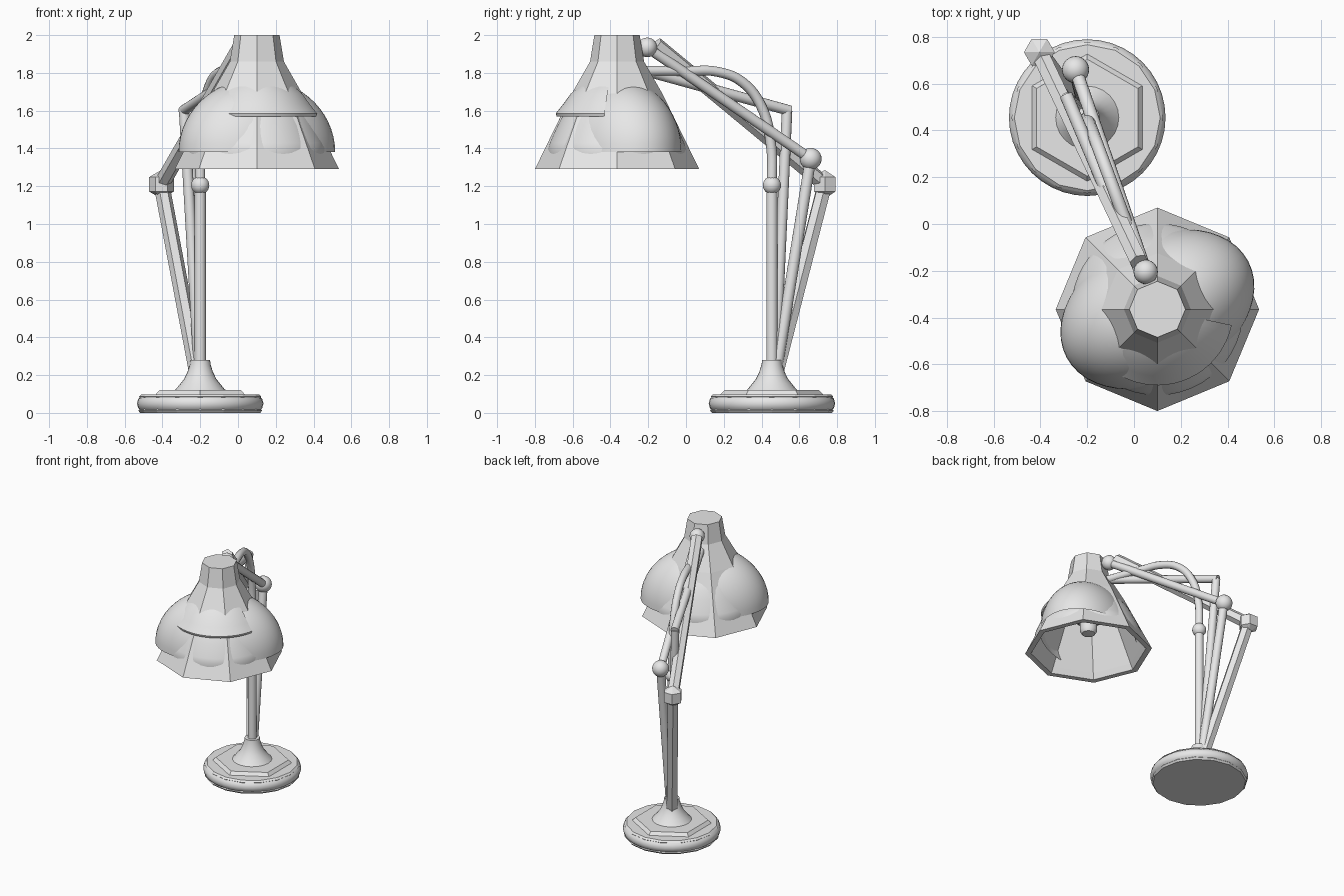
import bpy, bmesh, math
from mathutils import Vector, Matrix

cube = bpy.data.objects.get("Cube")
if cube:
    bpy.data.objects.remove(cube, do_unlink=True)

grey = bpy.data.materials.new("light grey")
grey.use_nodes = True
grey.diffuse_color = (0.8, 0.8, 0.8, 1)
grey.node_tree.nodes["Principled BSDF"].inputs["Base Color"].default_value = (0.8, 0.8, 0.8, 1)

BASE = Vector((-0.2, 0.455, 0))
SHADE = Vector((0.1, -0.365, 0))


def finish(name, bm, smooth=True):
    bmesh.ops.remove_doubles(bm, verts=bm.verts, dist=0.0001)
    bmesh.ops.recalc_face_normals(bm, faces=bm.faces)
    mesh = bpy.data.meshes.new(name)
    bm.to_mesh(mesh)
    bm.free()
    mesh.materials.append(grey)
    obj = bpy.data.objects.new(name, mesh)
    bpy.context.collection.objects.link(obj)
    if smooth:
        bpy.ops.object.select_all(action="DESELECT")
        obj.select_set(True)
        bpy.context.view_layer.objects.active = obj
        bpy.ops.object.shade_smooth_by_angle(angle=math.radians(35))
    return obj


def lathe(name, centre, profile, sides, start=0, sweep=360, smooth=True, stretch=(1, 1), turn=0):
    """Revolve (radius, height) points; stretch and turn make oval sections."""
    bm = bmesh.new()
    spin = Matrix.Rotation(math.radians(turn), 3, "Z")
    rings = []
    for i in range(sides + 1):
        a = math.radians(start + sweep * i / sides)
        rings.append([bm.verts.new(centre + spin @ Vector(
            (r * math.cos(a) * stretch[0], r * math.sin(a) * stretch[1], z)))
            for r, z in profile])
    for a, b in zip(rings, rings[1:]):
        for j in range(len(profile) - 1):
            bm.faces.new((a[j], b[j], b[j + 1], a[j + 1]))
    bmesh.ops.dissolve_degenerate(bm, dist=0.0001, edges=bm.edges)
    return finish(name, bm, smooth)


def rod(name, start, end, radius, sides=16, smooth=True):
    start, end = Vector(start), Vector(end)
    axis = end - start
    bm = bmesh.new()
    place = Matrix.Translation((start + end) / 2) @ axis.to_track_quat("Z", "Y").to_matrix().to_4x4()
    bmesh.ops.create_cone(bm, cap_ends=True, segments=sides, radius1=radius,
                          radius2=radius, depth=axis.length, matrix=place)
    return finish(name, bm, smooth)


def ball(name, centre, radius, segments=24, rings=12, smooth=True):
    bm = bmesh.new()
    bmesh.ops.create_uvsphere(bm, u_segments=segments, v_segments=rings, radius=radius,
                              matrix=Matrix.Translation(centre) @ Matrix.Rotation(math.pi / 6, 4, "Z"))
    return finish(name, bm, smooth)


# Round base with faceted trim discs, hexagonal plate and flared neck
lathe("base_rim", BASE, [(0, 0.01), (0.31, 0.01), (0.328, 0.025), (0.335, 0.05),
                         (0.328, 0.075), (0.305, 0.095), (0, 0.1)], 40)
for name, low, high, radius in (("base_foot", 0, 0.025, 0.328), ("base_trim", 0.075, 0.098, 0.324)):
    lathe(name, BASE, [(0, low), (radius - 0.01, low), (radius, (low + high) / 2),
                       (radius - 0.012, high), (0, high)], 16, smooth=False)
lathe("base_plate", BASE, [(0, 0.09), (0.275, 0.095), (0.25, 0.12), (0, 0.12)], 6, start=30, smooth=False)
lathe("base_neck", BASE, [(0.14, 0.115), (0.125, 0.13), (0.105, 0.155), (0.085, 0.18),
                          (0.068, 0.215), (0.055, 0.255), (0.052, 0.28), (0, 0.28)], 24)

# Straight post, ball joint and bent tube leading into the shade
rod("post", BASE + Vector((0, 0, 0.2)), BASE + Vector((0, 0, 1.2)), 0.03)
ball("post_joint", BASE + Vector((0, 0, 1.205)), 0.048)
curve = bpy.data.curves.new("bent_tube", "CURVE")
curve.dimensions = "3D"
curve.bevel_depth = 0.027
curve.bevel_resolution = 3
curve.resolution_u = 6
path = [(0.455, 1.2), (0.45, 1.42), (0.4, 1.62), (0.3, 1.75), (0.17, 1.805), (0, 1.81), (-0.26, 1.81)]
spline = curve.splines.new("BEZIER")
spline.bezier_points.add(len(path) - 1)
for point, (y, z) in zip(spline.bezier_points, path):
    point.co = (-0.2 + (0.455 - y) * 0.37, y, z)
    point.handle_left_type = point.handle_right_type = "AUTO"
curve.materials.append(grey)
bpy.context.collection.objects.link(bpy.data.objects.new("bent_tube", curve))

# Round arm with two ball joints
elbow, wrist = (-0.25, 0.66, 1.345), (0.05, -0.205, 1.935)
rod("round_lower_arm", (-0.205, 0.475, 0.2), elbow, 0.03)
rod("round_upper_arm", elbow, wrist, 0.028)
ball("round_elbow", elbow, 0.058)
ball("round_wrist", wrist, 0.052)

# Hexagonal arm with a faceted joint
hinge = (-0.405, 0.735, 1.21)
rod("hex_lower_arm", (-0.215, 0.475, 0.2), hinge, 0.042, 6, False)
rod("hex_upper_arm", hinge, (0.02, -0.16, 1.95), 0.042, 6, False)
ball("hex_elbow", hinge, 0.076, 6, 3, False)

# Slim arm with a mitred elbow
bend = (-0.285, 0.535, 1.6)
rod("slim_lower_arm", (-0.205, 0.47, 0.2), bend, 0.028)
rod("slim_upper_arm", (-0.29, 0.55, 1.6), (0.04, -0.23, 1.815), 0.028)

# Octagonal shade with a thick rim, and its inner wall
lathe("shade", SHADE, [(0, 2), (0.12, 2), (0.143, 1.86), (0.24, 1.69), (0.435, 1.29),
                       (0.395, 1.29), (0.375, 1.33), (0.215, 1.67), (0, 1.8)], 8, smooth=False)

# Round liner whose swell shows through the middle of each shade panel
lathe("shade_liner", SHADE, [(0.365, 1.36), (0.368, 1.4), (0.357, 1.43), (0.34, 1.47),
                             (0.317, 1.52), (0.285, 1.58), (0.24, 1.64), (0.17, 1.7)], 48)

# Oval dome pushing out through two opposite sides of the shade
arc = [math.radians(a) for a in range(0, 91, 6)]
lathe("oval_dome", SHADE, [(math.cos(a), 1.38 + 0.39 * math.sin(a)) for a in arc], 48,
      stretch=(0.44, 0.31), turn=28)

# Curved brim over the front of the shade
lathe("front_brim", SHADE, [(0.2, 1.73), (0.245, 1.69), (0.285, 1.635), (0.325, 1.585),
                            (0.32, 1.57), (0.27, 1.62), (0.2, 1.71)], 20, start=-130, sweep=118)

# Lamp holder and bulb inside the shade
lathe("lamp_holder", SHADE, [(0, 1.78), (0.16, 1.74), (0.15, 1.64), (0.115, 1.55),
                             (0.07, 1.51), (0, 1.51)], 32)
lathe("bulb", SHADE, [(0.06, 1.55), (0.06, 1.45), (0.045, 1.425), (0, 1.42)], 24)
